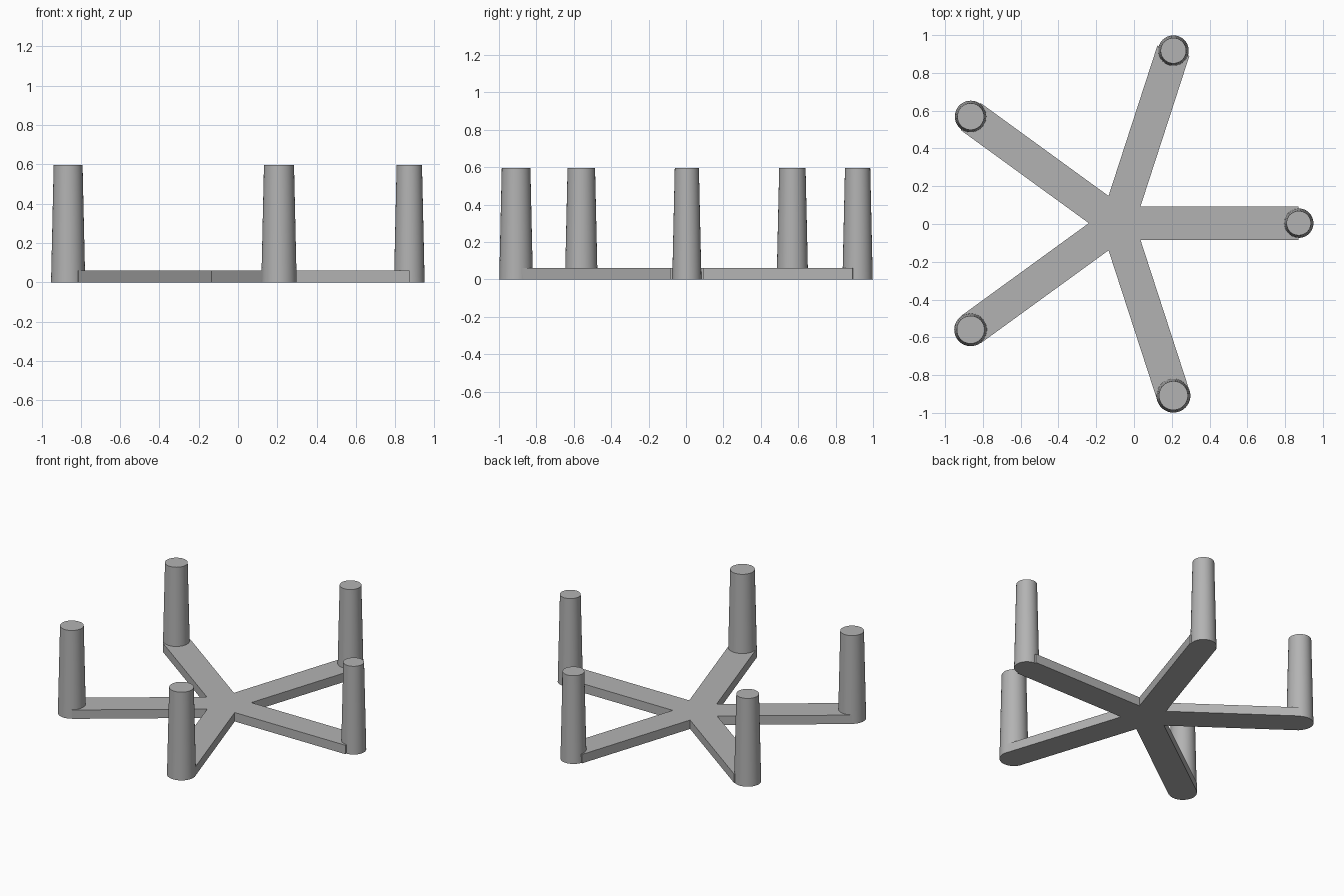
import bpy, bmesh
from math import sin, cos, tan, radians
from mathutils import Vector

cube = bpy.data.objects.get("Cube")
if cube:
    bpy.data.objects.remove(cube, do_unlink=True)

ARMS = 5
STEP = radians(360 / ARMS)
HUB = Vector((-0.088, 0.0045, 0))
REACH = 0.96          # hub to post centre
HALF = 0.089          # half the arm width
THICK = 0.061
HEIGHT = 0.597

grey = bpy.data.materials.new("plain grey")
grey.use_nodes = True
colour = (0.45, 0.45, 0.45, 1)
grey.diffuse_color = colour
grey.node_tree.nodes["Principled BSDF"].inputs["Base Color"].default_value = colour


def polar(angle, along, across=0.0):
    """Point measured from the hub along and across an arm."""
    return HUB + Vector((along * cos(angle) - across * sin(angle),
                         along * sin(angle) + across * cos(angle), 0))


def add_object(name, bm):
    bmesh.ops.recalc_face_normals(bm, faces=bm.faces)
    mesh = bpy.data.meshes.new(name)
    bm.to_mesh(mesh)
    bm.free()
    mesh.materials.append(grey)
    obj = bpy.data.objects.new(name, mesh)
    bpy.context.collection.objects.link(obj)
    return obj


# Flat star base: one outline of five arms, extruded upward
bm = bmesh.new()
notch = HALF / tan(STEP / 2)
outline = []
for i in range(ARMS):
    a = i * STEP
    outline += [polar(a, REACH, -HALF), polar(a, REACH, HALF), polar(a, notch, HALF)]
face = bm.faces.new([bm.verts.new(p) for p in outline])
top = bmesh.ops.extrude_face_region(bm, geom=[face])["geom"]
bmesh.ops.translate(bm, vec=(0, 0, THICK),
                    verts=[v for v in top if isinstance(v, bmesh.types.BMVert)])
add_object("star_base", bm)

# Tapered posts, each slightly thicker than the one before
for i in range(ARMS):
    radius = 0.078 + 0.003 * i
    bm = bmesh.new()
    bmesh.ops.create_cone(bm, cap_ends=True, segments=48, radius1=radius,
                          radius2=radius - 0.0135, depth=HEIGHT)
    bmesh.ops.translate(bm, verts=bm.verts,
                        vec=polar(i * STEP, REACH) + Vector((0, 0, HEIGHT / 2)))
    post = add_object(f"post_{i + 1}", bm)
    bpy.ops.object.select_all(action="DESELECT")
    post.select_set(True)
    bpy.context.view_layer.objects.active = post
    bpy.ops.object.shade_smooth_by_angle(angle=radians(30))
